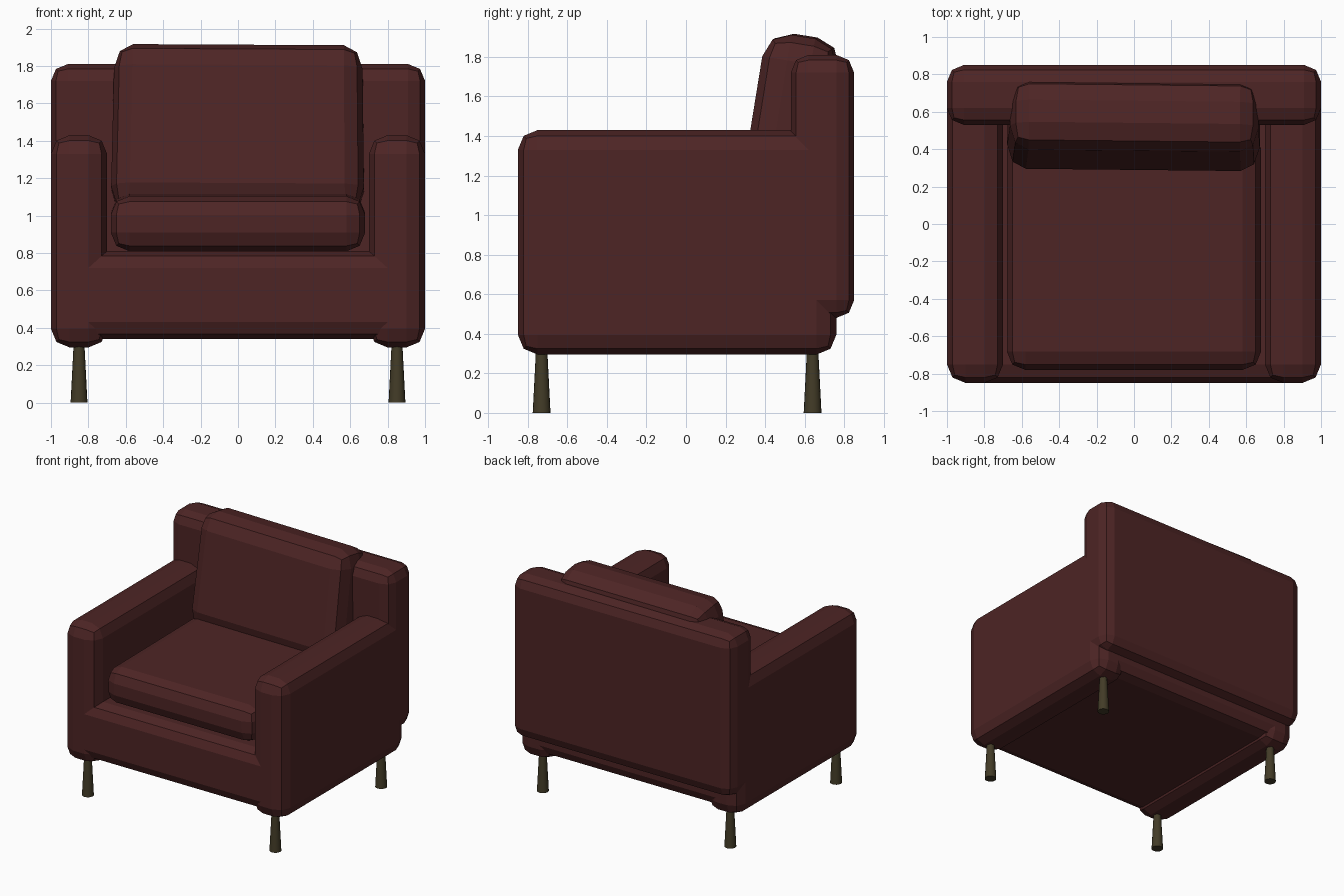
import bpy, bmesh
from math import radians
from mathutils import Matrix, Vector

cube = bpy.data.objects.get("Cube")
if cube:
    bpy.data.objects.remove(cube, do_unlink=True)


def material(name, rgb):
    mat = bpy.data.materials.new(name)
    mat.use_nodes = True
    mat.diffuse_color = (*rgb, 1)
    mat.node_tree.nodes["Principled BSDF"].inputs["Base Color"].default_value = (*rgb, 1)
    return mat


LEATHER = material("dark_red_leather", (0.075, 0.018, 0.018))
WOOD = material("dark_olive_wood", (0.055, 0.044, 0.02))


def add_object(name, bm, mat):
    mesh = bpy.data.meshes.new(name)
    bm.to_mesh(mesh)
    bm.free()
    mesh.materials.append(mat)
    obj = bpy.data.objects.new(name, mesh)
    bpy.context.collection.objects.link(obj)
    return obj


def padded_box(name, low, high, rounding):
    """Box between two corners, its edges rounded by a separate amount per axis."""
    low, high, rounding = Vector(low), Vector(high), Vector(rounding)
    size = high - low
    bm = bmesh.new()
    bmesh.ops.create_cube(bm, size=1)
    bmesh.ops.scale(bm, vec=[s / r for s, r in zip(size, rounding)], verts=bm.verts)
    bmesh.ops.bevel(bm, geom=bm.edges[:], offset=1, segments=2, profile=0.5,
                    affect='EDGES')
    bmesh.ops.scale(bm, vec=rounding, verts=bm.verts)
    obj = add_object(name, bm, LEATHER)
    obj.location = (low + high) / 2
    return obj


# Frame: base, backrest and the two arms, which hang slightly below the base
padded_box("base", (-1, -0.85, 0.34), (1, 0.76, 0.81), (0.1, 0.1, 0.09))
padded_box("backrest", (-1, 0.53, 0.48), (1, 0.85, 1.81), (0.09, 0.09, 0.09))
for side, x in (("right", -0.85), ("left", 0.85)):
    padded_box(side + "_arm", (x - 0.15, -0.85, 0.295), (x + 0.15, 0.76, 1.43),
               (0.1, 0.1, 0.1))

# Loose cushions
seat = padded_box("seat_cushion", (-0.68, -0.78, 0.815), (0.68, 0.5, 1.11),
                  (0.1, 0.1, 0.1))
seat.rotation_euler = (radians(0.6), 0, 0)
back = padded_box("back_cushion", (-0.67, 0.338, 1.01), (0.67, 0.718, 1.91),
                  (0.1, 0.13, 0.13))
back.rotation_euler = (radians(-9.2), radians(0.3), radians(-0.6))
# The cushion narrows a little towards its top
for v in back.data.vertices:
    v.co.x *= 1.0 - 0.025 * v.co.z

# Legs, wider at the foot
for side, x in (("right", -0.85), ("left", 0.85)):
    for end, y in (("front", -0.73), ("back", 0.64)):
        bm = bmesh.new()
        bmesh.ops.create_cone(bm, cap_ends=True, segments=16, radius1=0.045,
                              radius2=0.028, depth=0.33,
                              matrix=Matrix.Translation((0, 0, 0.165)))
        leg = add_object(f"{end}_{side}_leg", bm, WOOD)
        leg.location = (x, y, 0)
        leg.data.shade_smooth()
        for face in leg.data.polygons:
            face.use_smooth = len(face.vertices) == 4
